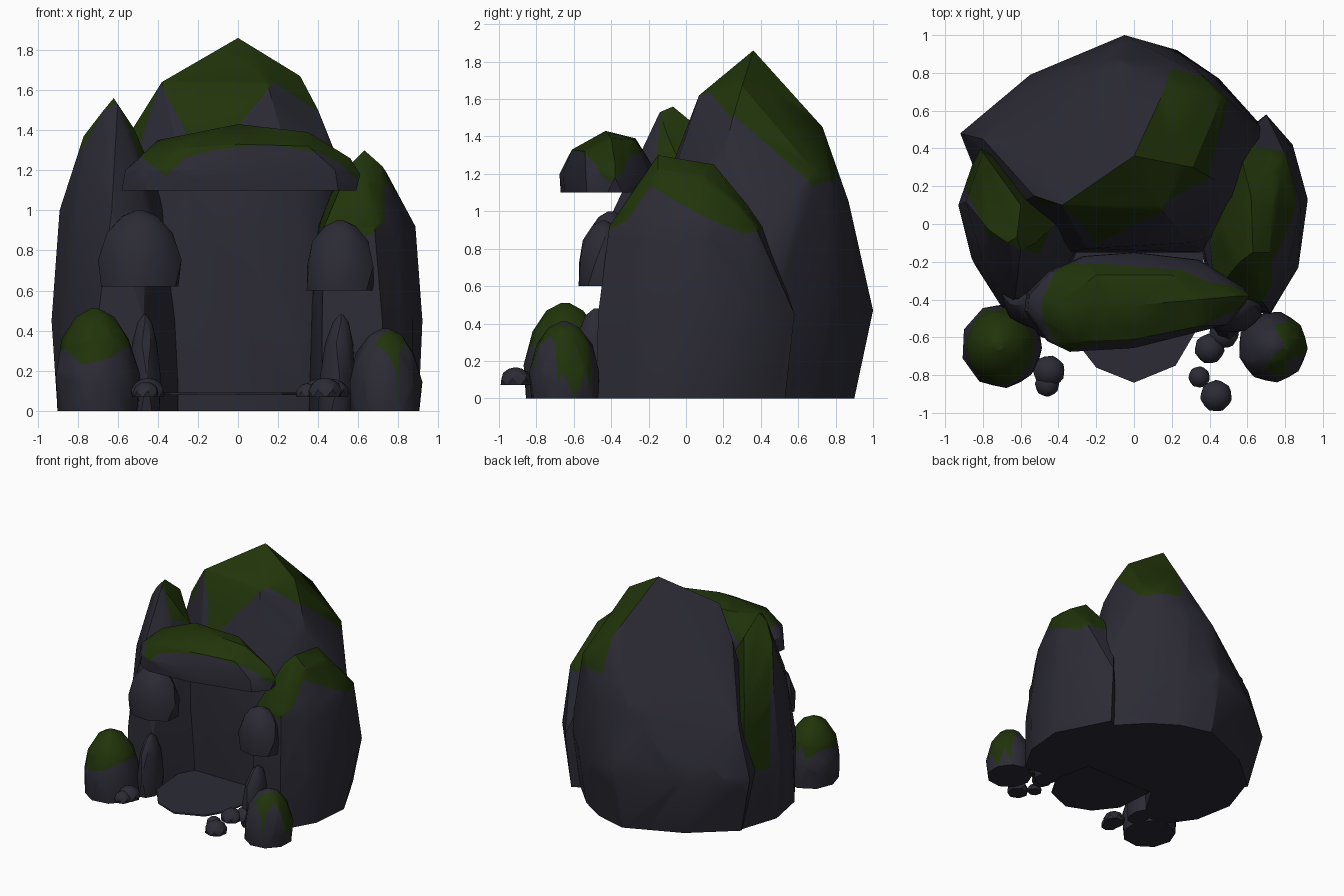
import bpy, bmesh, math
from mathutils import Vector


def material(name, rgb):
    m = bpy.data.materials.new(name)
    m.diffuse_color = (*rgb, 1)
    return m


ROCK = material("slate_rock", (0.025, 0.024, 0.036))
MOSS = material("dark_moss", (0.015, 0.034, 0.003))


def inside(p, poly):
    """Even-odd test of a 2D point in a polygon."""
    hit = False
    for (x1, y1), (x2, y2) in zip(poly, poly[1:] + poly[:1]):
        if (y1 > p[1]) != (y2 > p[1]) and p[0] < (x2 - x1) * (p[1] - y1) / (y2 - y1) + x1:
            hit = not hit
    return hit


def paint(bm, axes, poly, facing, limit=0.0):
    """Cut a moss outline, seen along one axis, into the rock and colour it."""
    a, b = axes
    d = Vector(facing).normalized()
    for p, q in zip(poly, poly[1:] + poly[:1]):
        co, no = Vector((0, 0, 0)), Vector((0, 0, 0))
        co[a], co[b] = p
        no[a], no[b] = q[1] - p[1], p[0] - q[0]
        bmesh.ops.bisect_plane(bm, geom=bm.verts[:] + bm.edges[:] + bm.faces[:],
                               plane_co=co, plane_no=no.normalized(), dist=1e-5)
    bm.normal_update()
    for f in bm.faces:
        c = f.calc_center_median()
        if f.normal.dot(d) > limit and inside((c[a], c[b]), poly):
            f.material_index = 1


def rock(name, points, moss=()):
    """Convex faceted rock around a few points, with optional moss patches."""
    bm = bmesh.new()
    for p in points:
        bm.verts.new(p)
    bmesh.ops.convex_hull(bm, input=bm.verts[:])
    loose = [v for v in bm.verts if not v.link_faces]
    bmesh.ops.delete(bm, geom=loose, context='VERTS')
    bmesh.ops.recalc_face_normals(bm, faces=bm.faces[:])
    for patch in moss:
        paint(bm, *patch)
    for f in bm.faces:
        f.smooth = True
    me = bpy.data.meshes.new(name)
    bm.to_mesh(me)
    bm.free()
    me.set_sharp_from_angle(angle=math.radians(28))
    me.materials.append(ROCK)
    me.materials.append(MOSS)
    ob = bpy.data.objects.new(name, me)
    bpy.context.collection.objects.link(ob)
    return ob


def ring(z, pts):
    return [(x, y, z) for x, y in pts]


def dome(x, y, z0, z1, rx, ry, n=8, lean=(0, 0), turn=0.3):
    """Points of a flat-bottomed boulder."""
    pts = []
    for t, r in ((0, .96), (.35, 1), (.7, .8), (.92, .45), (1, .1)):
        for i in range(n):
            a = turn + t + math.tau * i / n
            pts.append((x + lean[0] * t + rx * r * math.cos(a),
                        y + lean[1] * t + ry * r * math.sin(a), z0 + (z1 - z0) * t))
    return pts


XY, XZ, YZ = (0, 1), (0, 2), (1, 2)

# Tall peak behind the cave
belt = [(-.92, .48), (-.55, .79), (-.05, 1.0), (.23, .92), (.45, .77), (.72, .47),
        (.62, .0), (.35, -.15), (-.35, -.15), (-.75, .05)]
rock("back_peak",
     ring(0, [(x * (.88 if x < 0 else .95), y * .9) for x, y in belt]) + ring(.47, belt) +
     [(0, .36, 1.86), (-.38, .1, 1.64), (.31, .3, 1.67), (.17, .73, 1.45), (.40, .25, 1.5),
      (.38, .77, 1.18), (.47, .68, 1.22), (.20, .87, 1.05), (-.08, .87, 1.0), (-.8, .45, .85),
      (.48, .2, 1.3), (.15, .07, 1.62), (-.53, .15, 1.4), (-.25, -.13, 1.1), (.3, -.1, 1.1),
      (.64, .45, .9)],
     [(XZ, [(-.56, 1.42), (-.49, 1.33), (-.39, 1.64), (-.27, 1.41), (-.2, 1.15), (0, 1.42),
            (.18, 1.64), (.42, 1.48), (.42, 1.75), (0, 1.95), (-.45, 1.7)], (0, -1, 0), .05),
      (YZ, [(.2, 1.56), (.68, 1.14), (.82, 1.18), (.82, 1.5), (.36, 1.95), (.2, 1.8)],
       (1, 0, 0), .2)])

# Side walls of the cave mouth
rock("left_wall",
     ring(0, [(-.9, .1), (-.84, -.22), (-.68, -.45), (-.48, -.45), (-.3, -.15), (-.3, .2), (-.8, .4)]) +
     ring(.45, [(-.93, .1), (-.86, -.18), (-.7, -.44), (-.47, -.44), (-.3, -.12), (-.82, .42)]) +
     ring(1.0, [(-.89, .12), (-.81, -.17), (-.63, -.39), (-.46, -.3), (-.37, -.05), (-.8, .38)]) +
     [(-.77, -.03, 1.37), (-.67, -.1, 1.5), (-.62, -.07, 1.56), (-.6, -.14, 1.53), (-.52, -.1, 1.41),
      (-.42, 0, 1.18), (-.6, .1, 1.42)],
     [(XY, [(-.9, .2), (-.83, .4), (-.68, .38), (-.47, .1), (-.43, -.0), (-.5, -.16), (-.6, -.13),
            (-.77, -.06)], (0, .3, 1), .1)])

right_moss = [(.34, .93), (.66, .87), (.73, .95), (.73, 1.2), (.63, 1.36), (.38, 1.25)]
rock("right_wall",
     ring(0, [(.9, .1), (.87, -.22), (.72, -.48), (.42, -.42), (.35, -.1), (.5, .42), (.68, .53)]) +
     ring(.45, [(.92, .13), (.87, -.23), (.72, -.47), (.42, -.4), (.36, -.1), (.7, .58), (.84, .42)]) +
     ring(.92, [(.885, .1), (.82, -.2), (.68, -.41), (.43, -.36), (.4, -.1), (.55, .42), (.8, .37)]) +
     [(.63, -.15, 1.3), (.62, .15, 1.25), (.56, -.2, 1.23), (.72, -.15, 1.22), (.74, .1, 1.19),
      (.47, 0, 1.1)],
     [(YZ, [(-.26, 1.18), (-.1, 1.08), (.1, .97), (.3, .88), (.43, .9), (.2, 1.36),
            (-.25, 1.36)], (1, 0, 0), .1),
      (XZ, right_moss, (0, -1, 0), .1),
      (XZ, right_moss, (-1, 0, .3), .1)])

# Lintel stone over the opening
rim = [(-.58, -.46), (-.57, -.37), (-.45, -.25), (-.27, -.17), (0, -.15), (.35, -.19), (.58, -.34),
       (.59, -.42), (.5, -.53), (0, -.65), (-.35, -.67), (-.46, -.62)]
rock("lintel",
     ring(1.10, rim) + ring(1.2, [(x * .97, y * 1.01) for x, y in rim]) +
     [(.61, -.38, 1.18), (-.48, -.5, 1.27), (-.4, -.42, 1.35), (0, -.43, 1.43), (.35, -.4, 1.39),
      (.56, -.38, 1.26), (-.3, -.62, 1.31), (0, -.61, 1.33), (.35, -.54, 1.32), (-.2, -.27, 1.39),
      (.2, -.27, 1.38)],
     [(XZ, [(-.5, 1.28), (-.36, 1.17), (-.27, 1.26), (-.12, 1.3), (.15, 1.33), (.4, 1.29),
            (.5, 1.24), (.6, 1.15), (.65, 1.25), (.35, 1.5), (-.45, 1.5)], (0, -.2, 1), .1)])

# Stones set into the cave mouth
rock("left_shoulder_stone", dome(-.49, -.40, .62, 1.0, .21, .16))
rock("right_shoulder_stone", dome(.51, -.44, .6, .95, .175, .14, turn=.1))
rock("left_upright_stone", dome(-.465, -.48, 0, .48, .08, .13, 9))
rock("right_upright_stone", dome(.485, -.48, 0, .48, .09, .13, 9, (.03, 0)))

# Boulders in front
rock("left_boulder", dome(-.695, -.645, 0, .51, .215, .225, 9, (-.02, 0)),
     [(XZ, [(-.95, .28), (-.86, .31), (-.78, .23), (-.65, .26), (-.57, .31), (-.45, .34),
            (-.6, .55), (-.9, .55)], (0, -.2, 1))])
rock("right_boulder", dome(.735, -.65, 0, .41, .185, .19, 9),
     [(XY, [(.68, -.76), (.8, -.82), (.82, -.72), (.93, -.68), (.88, -.49), (.74, -.54),
            (.8, -.64)], (0, 0, 1))])

# Thin floor slab raised off the ground
floor = [(0, -.84), (-.2, -.76), (-.34, -.58), (-.38, -.1), (.38, -.1), (.32, -.58), (.22, -.75)]
rock("floor_slab", ring(.08, floor) + ring(.092, floor))

# Pebbles
for i, (x, y, r) in enumerate([(-.46, -.85, .065), (-.45, -.78, .085), (.345, -.81, .057),
                               (.435, -.91, .085), (.40, -.66, .08), (.475, -.58, .08)]):
    rock(f"pebble_{i + 1}", dome(x, y, .07, .08 + r, r, r, 7, turn=i))
